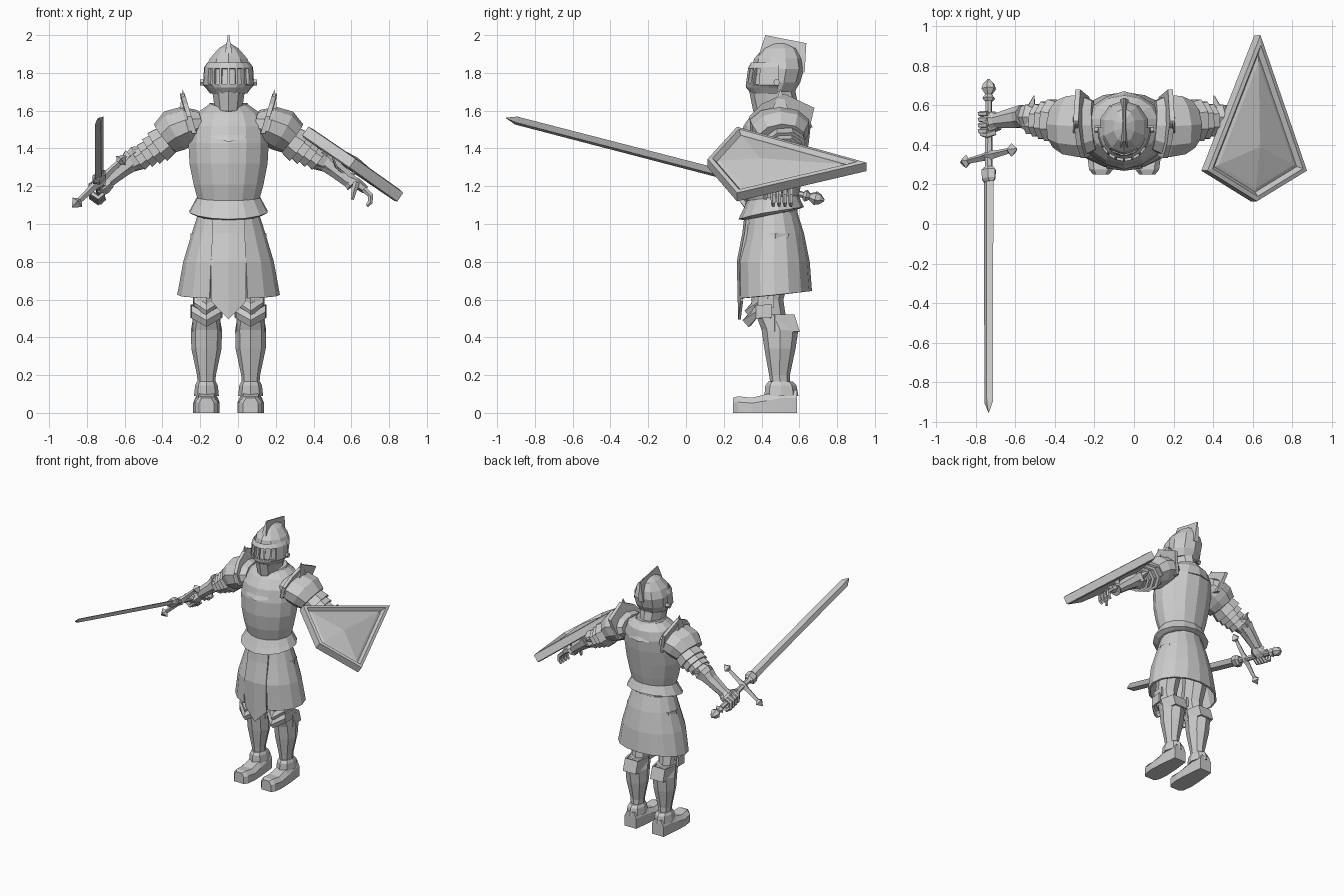
import bpy, bmesh, math
from mathutils import Vector as V

CX = -0.05  # centre line of the figure
steel = bpy.data.materials.new("grey steel")
steel.diffuse_color = (0.6, 0.6, 0.6, 1)


def finish(name, bm, mirror=False, solid=0, local=True):
    bmesh.ops.remove_doubles(bm, verts=bm.verts, dist=0.0004)
    bmesh.ops.recalc_face_normals(bm, faces=bm.faces)
    me = bpy.data.meshes.new(name)
    bm.to_mesh(me)
    bm.free()
    me.materials.append(steel)
    ob = bpy.data.objects.new(name, me)
    bpy.context.collection.objects.link(ob)
    if local:
        ob.location.x = CX
    if solid:
        m = ob.modifiers.new("thickness", 'SOLIDIFY')
        m.thickness = solid
        m.offset = -1
    if mirror:
        ob.modifiers.new("mirror", 'MIRROR')
    return ob


def skin(rings, closed=True, caps=True):
    bm = bmesh.new()
    vs = [[bm.verts.new(p) for p in r] for r in rings]
    n = len(rings[0])
    for a, b in zip(vs, vs[1:]):
        for i in range(n if closed else n - 1):
            j = (i + 1) % n
            bm.faces.new((a[i], a[j], b[j], b[i]))
    if caps:
        bm.faces.new(vs[0])
        bm.faces.new(vs[-1])
    return bm


def oval(x, y0, y1, z, hx, n=12, front_dip=0, back_lift=0, a0=0.0, a1=None):
    """Horizontal ring; angle 0 is the front."""
    cnt = n if a1 is None else n + 1
    span = 2 * math.pi if a1 is None else a1 - a0
    out = []
    for i in range(cnt):
        a = a0 + span * i / n
        c = math.cos(a)
        out.append(V((x + hx * math.sin(a), (y0 + y1) / 2 - (y1 - y0) / 2 * c,
                      z - front_dip * max(0, c) ** 2 + back_lift * (1 - c) / 2)))
    return out


def column(name, x, rows, n=12, mirror=False, **kw):
    """Rows are (z, half width, front y, back y)."""
    return finish(name, skin([oval(x, f, b, z, h, n, **kw) for z, h, f, b in rows]), mirror)


def bar(name, path, radii, u, n=6, phase=0.5, mirror=False, local=True):
    """Tube along path; radii are (along u, across u)."""
    path, u, rings = [V(p) for p in path], V(u).normalized(), []
    for i, p in enumerate(path):
        d = (path[min(i + 1, len(path) - 1)] - path[max(i - 1, 0)]).normalized()
        s = (u - d * u.dot(d)).normalized()
        w = d.cross(s)
        rings.append([p + s * radii[i][0] * math.cos(2 * math.pi * (k + phase) / n)
                      + w * radii[i][1] * math.sin(2 * math.pi * (k + phase) / n) for k in range(n)])
    return finish(name, skin(rings), mirror, local=local)


# torso, gorget and belt
column("breastplate", 0, [(1.06, .15, .34, .59), (1.12, .165, .325, .59), (1.21, .19, .30, .61),
                          (1.32, .212, .285, .63), (1.43, .218, .285, .65), (1.52, .21, .305, .66),
                          (1.585, .175, .35, .65), (1.63, .11, .40, .61)], 14)
for i, (drop, grow) in enumerate([(0, 0), (.045, .022)]):
    finish("collar_%d" % i, skin([
        oval(0, .375 - grow, .61 + grow, 1.64 - drop, .10 + grow, 12, .03),
        oval(0, .315 - grow, .64 + grow, 1.575 - drop, .145 + grow, 12, .06),
        oval(0, .295 - grow * .9, .65 + grow, 1.555 - drop, .155 + grow, 12, .075)]))
finish("belt_flare", skin([oval(0, .325, .59, 1.125, .168, 14, 0, .04),
                           oval(0, .30, .61, 1.07, .195, 14, 0, .05),
                           oval(0, .278, .625, 1.04, .212, 14, .015, .05),
                           oval(0, .31, .60, 1.02, .18, 14, 0, .06)]))

# skirt, open at the front, with the hanging panel in the gap
prof = [(1.06, .160, .335, .59, .40), (.95, .195, .31, .625, .40),
        (.80, .240, .272, .655, .40), (.605, .272, .275, .667, .38)]
finish("skirt", skin([oval(0, f, b, z, h, 14, 0, .04 if z < .7 else 0, g, 2 * math.pi - g)
                      for z, h, f, b, g in prof], False, False), solid=.014)
finish("front_panel", skin([[V((-w, y + .012, z)), V((0, y, zc)), V((w, y + .012, z))] for w, y, z, zc in
       [(.085, .325, 1.06, 1.06), (.085, .312, .95, .95), (.09, .283, .8, .8), (.09, .29, .59, .495)]],
       False, False), solid=.014)

# legs and boots
LX = .117
column("thigh", LX, [(.95, .085, .38, .57), (.75, .085, .375, .56), (.60, .07, .345, .515),
                     (.50, .065, .36, .53)], 8, True)
column("shin_guard", LX, [(.52, .068, .37, .555), (.44, .082, .40, .595), (.34, .08, .415, .58),
                          (.20, .05, .44, .55), (.13, .045, .45, .55)], 8, True)
for nm, z, y, r in (("knee_plate", .525, .315, .085), ("upper_knee_plate", .575, .325, .072)):
    finish(nm, skin([[V((LX - r, y + .14, zz + .02)), V((LX - r * .92, y + .055, zz + .015)),
                      V((LX, y - o, zz - .03)), V((LX + r * .92, y + .055, zz + .015)),
                      V((LX + r, y + .14, zz + .02))] for zz, o in ((z + .03, -.02), (z - .005, .015), (z - .04, -.015))],
                    False, False), True, .014)
finish("knee_back_plate", skin([[V((LX - .075, .47, z)), V((LX - .055, y - .01, z)), V((LX + .055, y - .01, z)),
                                 V((LX + .075, .47, z))] for z, y in ((.52, .585), (.43, .612))], False, False), True, .012)
column("ankle_cuff", LX, [(.165, .05, .435, .565), (.145, .06, .42, .585), (.09, .066, .415, .595)], 8, True)
boot = []
for y, w, h in ((.25, .04, .08), (.275, .06, .088), (.35, .07, .08), (.43, .066, .10), (.50, .06, .12), (.587, .05, .12)):
    boot.append([V((LX + sx * w, y, z)) for sx, z in
                 ((-1, 0), (1, 0), (1, h * .65), (.6, h), (-.6, h), (-1, h * .65))])
finish("boot", skin(boot), True)

# helmet: neck guard, skull, visor with slots, pivots, crest
column("neck_guard", 0, [(1.56, .06, .39, .58), (1.60, .075, .355, .60), (1.70, .09, .335, .58), (1.76, .11, .345, .59)], 10)
column("helmet", 0, [(1.70, .105, .36, .575), (1.75, .125, .355, .605), (1.82, .128, .35, .625),
                     (1.875, .105, .36, .615), (1.93, .055, .41, .585), (1.955, .012, .46, .53)], 10)
visor = skin([oval(0, f, b, z, h, 10, 0, 0, -1.65, 1.65) for z, h, f, b in
              ((1.69, .098, .345, .60), (1.722, .122, .318, .63), (1.735, .136, .316, .64),
               (1.83, .130, .33, .63), (1.855, .112, .345, .61))], False, False)
slots = [f for f in visor.faces if f.calc_center_median().y < .40
         and 1.75 < f.calc_center_median().z < 1.81]
slots = sorted(slots, key=lambda f: f.calc_center_median().x)[::2] if len(slots) > 6 else slots
bmesh.ops.recalc_face_normals(visor, faces=visor.faces)
if slots and slots[0].normal.y > 0:
    bmesh.ops.reverse_faces(visor, faces=visor.faces)
bmesh.ops.inset_individual(visor, faces=slots, thickness=.008, depth=0)
bmesh.ops.inset_individual(visor, faces=slots, thickness=.001, depth=-.018)
finish("visor", visor)
bar("visor_pivot", [(.11, .48, 1.75), (.15, .48, 1.75)], [(.018, .018)] * 2, (0, 0, 1), 6, mirror=True)
crest = [(.38, 1.88), (.42, 2.0), (.637, 1.957), (.628, 1.80), (.50, 1.88)]
finish("crest", skin([[V((sx * (.004 if i in (1, 2) else .022), y, z)) for i, (y, z) in enumerate(crest)]
                      for sx in (-1, 1)]))

# shoulders: dome, upright guard and overlapping bands
bar("pauldron", [(.15, .50, 1.535), (.22, .495, 1.52), (.285, .50, 1.495), (.335, .505, 1.455)],
    [(.13, .07), (.165, .105), (.155, .115), (.125, .095)], (0, 1, 0), 10, mirror=True)
guard = [(.335, 1.57), (.40, 1.635), (.52, 1.69), (.68, 1.615), (.642, 1.46), (.345, 1.48)]
finish("shoulder_guard", skin([[V((x + (z - 1.5) * .3 + (.012 if y > .6 else 0), y, z)) for y, z in guard]
                               for x in (.175, .20)]), True)
finish("shoulder_guard_spike", skin([[V((.20, y, 1.55)), V((.265, y, 1.56)), V((.243, .50, 1.715))]
                                     for y in (.44, .56)]), True)
for i in range(4):
    x, z, r = .325 + i * .034, 1.445 - i * .024, .115 - i * .013
    bar("arm_band_%d" % i, [(x, .52, z), (x + .05, .525, z - .036)], [(r * .9, r * .74), (r, r * .85)],
        (0, 1, 0), 8, mirror=True)

# arms
bar("arm", [(.30, .51, 1.46), (.44, .535, 1.365), (.52, .54, 1.32), (.66, .52, 1.215)],
    [(.08, .07), (.062, .055), (.055, .05), (.035, .032)], (0, 1, 0), 8, mirror=True)
bar("elbow_plate", [(.445, .54, 1.37), (.48, .54, 1.35), (.525, .54, 1.32)],
    [(.05, .05), (.075, .068), (.055, .05)], (0, 1, 0), 6, mirror=True)
bar("elbow_spike", [(.475, .57, 1.36), (.455, .65, 1.385)], [(.03, .035), (.003, .003)], (0, 0, 1), 4, mirror=True)
bar("forearm_guard", [(.505, .545, 1.345), (.54, .54, 1.31), (.645, .522, 1.225), (.66, .52, 1.21)],
    [(.062, .065), (.058, .05), (.04, .04), (.052, .046)], (0, 1, 0), 8, mirror=True)

# open hand behind the shield
bar("open_hand", [(.59, .51, 1.235), (.63, .51, 1.215), (.675, .51, 1.18)],
    [(.032, .026), (.055, .028), (.05, .022)], (0, 1, 0), 6, local=False)
for i in range(4):
    y = .462 + i * .031
    bar("finger_%d" % i, [(.665, y, 1.185), (.702, y, 1.15), (.70, y, 1.115), (.682, y, 1.095)],
        [(.014, .016), (.014, .015), (.013, .014), (.008, .009)], (0, 1, 0), 5, local=False)
bar("thumb", [(.625, .455, 1.215), (.615, .425, 1.18), (.605, .42, 1.13)],
    [(.018, .018), (.016, .016), (.009, .009)], (0, 1, 0), 5, local=False)

# sword, built in its own frame
O, B = V((-.735, .345, 1.225)), V((0, -.968, .251)).normalized()
G = V((.72, .18, .69))
G = (G - B * G.dot(B)).normalized()


def sword_part(name, axis, side, stations, n=4, phase=0.0):
    bar(name, [O + axis * t for t, a, b in stations], [(a, b) for t, a, b in stations], side, n, phase, local=False)


sword_part("blade", B, G, [(.10, .033, .016), (1.285, .031, .014), (1.342, .002, .001)])
sword_part("blade_collar", B, G, [(.06, .03, .022), (.075, .045, .034), (.12, .045, .03), (.135, .034, .018)], 6)
sword_part("grip", B, G, [(-.30, .017, .017), (.07, .02, .02)], 6)
sword_part("pommel", B, G, [(-.285, .022, .022), (-.30, .034, .034), (-.32, .018, .018), (-.35, .038, .038),
                            (-.375, .03, .03), (-.40, .006, .006)], 6)
sword_part("crossguard", G, B, [(s * t, r, r) for s, t, r in
           ((-1, .2, .003), (-1, .162, .036), (-1, .145, .015), (-1, .04, .02), (0, 0, .03),
            (1, .04, .02), (1, .145, .015), (1, .162, .036), (1, .2, .003))])

# gripping hand
H = O - B * .175
bar("fist", [H + V((.055, 0, .045)), H + V((.025, 0, .02)), H + V((-.01, 0, -.005))],
    [(.04, .036), (.055, .045), (.052, .04)], B, 6, local=False)
for i in range(4):
    p = H + B * (-.045 + i * .03)
    bar("grip_finger_%d" % i, [p + V((-.005, 0, .035)), p + V((-.043, 0, .015)), p + V((-.04, 0, -.03)),
                               p + V((-.005, 0, -.055)), p + V((.025, 0, -.03))],
        [(.0145, .016)] * 4 + [(.011, .011)], B, 5, local=False)
bar("grip_thumb", [H + V((.03, -.05, .03)), H + V((-.01, -.065, .045)), H + V((-.04, -.06, .03))],
    [(.018, .018), (.016, .016), (.01, .01)], B, 5, local=False)

# kite shield: thick body, raised rim, sunken border and ridged centre
kite = [V((.64, .955, 1.325)), V((.875, .27, 1.165)), V((.622, .115, 1.345)), V((.372, .27, 1.515))]
N = (kite[1] - kite[3]).cross(kite[0] - kite[2]).normalized()
N = N if N.z > 0 else -N
mid = V((.63, .39, 1.338))


def shield_ring(k, h):
    return [p.lerp(mid, k) + N * h for p in kite]


finish("shield", skin([shield_ring(.97, -.055), shield_ring(.04, -.062), shield_ring(0, -.055), shield_ring(0, 0),
                       shield_ring(.09, .004), shield_ring(.17, -.018), shield_ring(.24, -.012),
                       shield_ring(.97, .012)]), local=False)
bar("shield_strap", [(.50, .45, 1.36), (.52, .48, 1.30), (.60, .53, 1.24), (.62, .56, 1.29)],
    [(.025, .006)] * 4, (0, 1, 0), 4, local=False)
